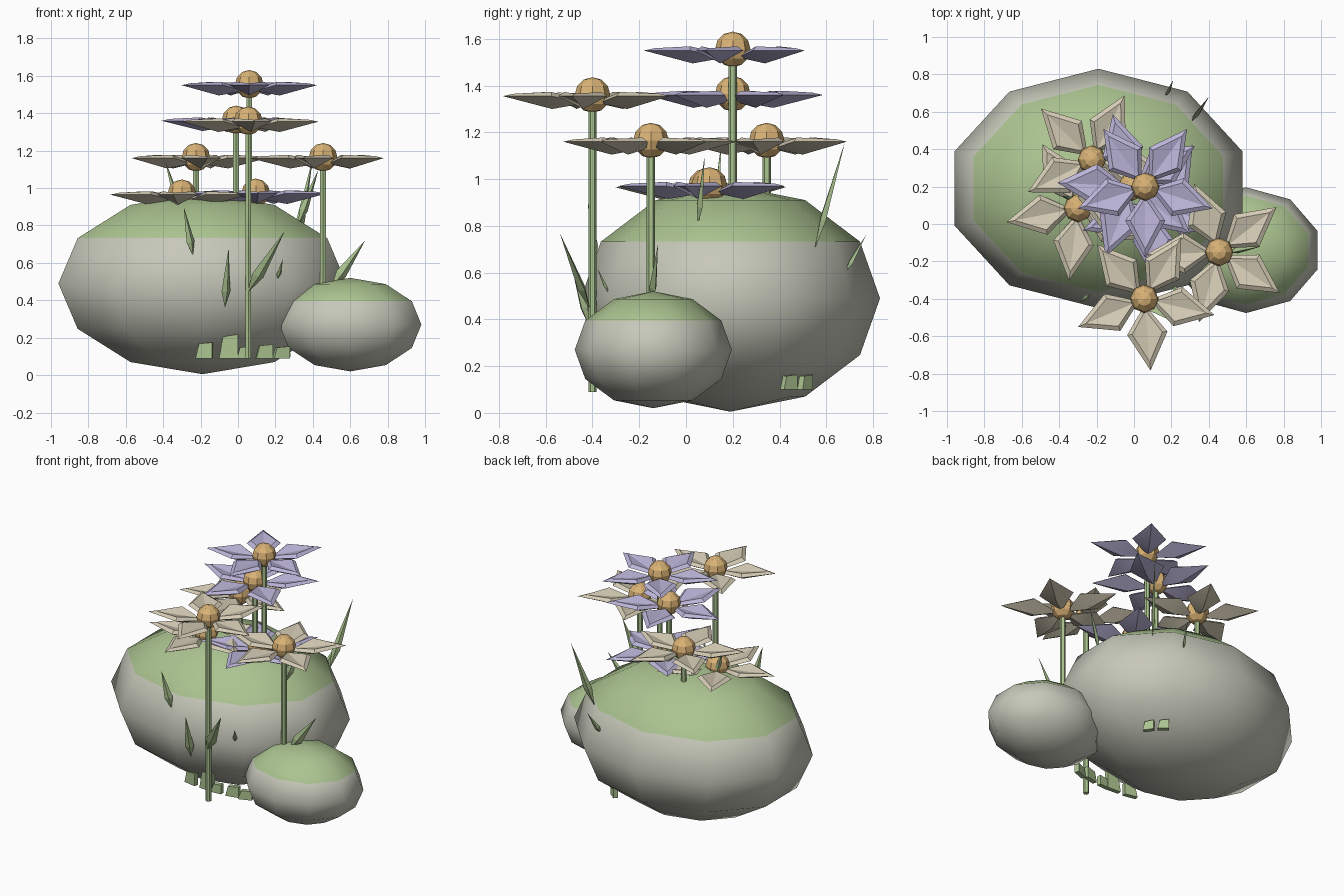
import bpy, bmesh, math
from mathutils import Vector, Matrix

if "Cube" in bpy.data.objects:
    bpy.data.objects.remove(bpy.data.objects["Cube"], do_unlink=True)


def material(name, rgb):
    m = bpy.data.materials.new(name)
    m.use_nodes = True
    m.diffuse_color = (*rgb, 1)
    m.node_tree.nodes["Principled BSDF"].inputs["Base Color"].default_value = (*rgb, 1)
    return m


STONE = material("stone_grey", (0.57, 0.58, 0.49))
GREEN = material("leaf_green", (0.41, 0.55, 0.28))
CREAM = material("petal_cream", (0.66, 0.60, 0.46))
LILAC = material("petal_lilac", (0.50, 0.46, 0.69))
GOLD = material("centre_gold", (0.70, 0.45, 0.18))


def finish(name, bm, mats, smooth=None):
    bmesh.ops.recalc_face_normals(bm, faces=bm.faces)
    mesh = bpy.data.meshes.new(name)
    bm.to_mesh(mesh)
    bm.free()
    obj = bpy.data.objects.new(name, mesh)
    bpy.context.collection.objects.link(obj)
    for m in mats:
        mesh.materials.append(m)
    if smooth:
        bpy.ops.object.select_all(action='DESELECT')
        obj.select_set(True)
        bpy.context.view_layer.objects.active = obj
        bpy.ops.object.shade_smooth_by_angle(angle=math.radians(smooth))
    return obj


# Boulders: ten-sided, with moss on every face above the upper ring
def boulder(name, centre, size):
    bm = bmesh.new()
    bmesh.ops.create_uvsphere(bm, u_segments=10, v_segments=6, radius=1)
    for f in bm.faces:
        f.material_index = int(f.calc_center_median().z > 0.5)
    bmesh.ops.transform(bm, verts=bm.verts,
                        matrix=Matrix.Translation(centre) @ Matrix.Diagonal((*size, 1)))
    finish(name, bm, [STONE, GREEN], 80)


boulder("large_rock", (-0.19, 0.19, 0.49), (0.81, 0.64, 0.485))
boulder("small_rock", (0.6, -0.14, 0.27), (0.4, 0.336, 0.25))


# Flower: stem, gold centre and five boat-shaped petals
def add_petal(bm, turn, length):
    def vert(r, s, z):
        return bm.verts.new(turn @ Vector((r * length, s * length, z)))

    rim = [vert(0.08, 0, -0.03), vert(0.48, -0.28, 0.0),
           vert(1, 0, 0.0), vert(0.48, 0.28, 0.0)]
    lip = [vert(0.16, 0, -0.01), vert(0.48, -0.21, 0.018),
           vert(0.88, 0, 0.01), vert(0.48, 0.21, 0.018)]
    keel, cup = vert(0.45, 0, -0.055), vert(0.48, 0, -0.005)
    for i in range(4):
        j = (i + 1) % 4
        bm.faces.new((rim[i], rim[j], lip[j], lip[i]))
        bm.faces.new((lip[i], lip[j], cup))
        bm.faces.new((rim[j], rim[i], keel))


def flower(name, x, y, z, angle, length, foot, mat):
    place = Matrix.Translation((x, y, z))
    bm = bmesh.new()
    for i in range(5):
        add_petal(bm, place @ Matrix.Rotation(math.radians(angle + 72 * i), 4, 'Z'), length)
    finish(name + "_petals", bm, [mat], 30)
    bm = bmesh.new()
    bmesh.ops.create_uvsphere(bm, u_segments=8, v_segments=6, radius=0.076,
                              matrix=Matrix.Translation((x, y, z + 0.005)))
    finish(name + "_centre", bm, [GOLD])
    bm = bmesh.new()
    bmesh.ops.create_cone(bm, cap_ends=True, segments=6, radius1=0.018, radius2=0.018,
                          depth=z - foot, matrix=Matrix.Translation((x, y, (z + foot) / 2)))
    finish(name + "_stem", bm, [GREEN])


flower("top_flower", 0.06, 0.2, 1.55, -90, 0.38, 0.75, LILAC)
flower("upper_flower", -0.01, 0.2, 1.36, 33, 0.4, 0.75, LILAC)
flower("front_flower", 0.055, -0.4, 1.355, -85, 0.385, 0.09, CREAM)
flower("back_flower", -0.225, 0.345, 1.16, 63, 0.385, 0.75, CREAM)
flower("side_flower", 0.455, -0.15, 1.16, 38, 0.39, 0.35, CREAM)
flower("left_low_flower", -0.3, 0.085, 0.965, 47, 0.39, 0.7, CREAM)
flower("middle_low_flower", 0.095, 0.1, 0.97, -88, 0.39, 0.7, LILAC)


# Grass blades: slender folded spindles from root to tip
def blade(name, root, tip, width):
    a, b = Vector(root), Vector(tip)
    axis = (b - a).normalized()
    side = axis.cross(Vector((0.5, -0.8, 0.2))).normalized()
    fold = axis.cross(side)
    mid = a.lerp(b, 0.28)
    bm = bmesh.new()
    ring = [bm.verts.new(mid + d * width) for d in (side, fold * 0.5, -side, -fold * 0.5)]
    low, high = bm.verts.new(a), bm.verts.new(b)
    for i in range(4):
        j = (i + 1) % 4
        bm.faces.new((ring[i], ring[j], high))
        bm.faces.new((ring[j], ring[i], low))
    finish(name, bm, [GREEN])


blades = [
    ((0.05, -0.41, 0.44), (0.25, -0.54, 0.77), 0.035),
    ((-0.07, -0.41, 0.36), (-0.05, -0.5, 0.68), 0.028),
    ((-0.24, -0.38, 0.64), (-0.29, -0.42, 0.9), 0.026),
    ((0.21, -0.33, 0.51), (0.24, -0.38, 0.62), 0.014),
    ((0.31, 0.55, 0.7), (0.4, 0.68, 1.16), 0.026),
    ((0.17, 0.68, 0.6), (0.21, 0.77, 0.76), 0.018),
    ((0.32, 0.05, 0.8), (0.43, 0.08, 1.1), 0.026),
    ((-0.31, 0.13, 0.88), (-0.39, 0.15, 1.15), 0.02),
    ((0.5, -0.15, 0.47), (0.68, -0.12, 0.72), 0.032),
]
for i, (root, tip, width) in enumerate(blades):
    blade(f"grass_blade_{i + 1}", root, tip, width)


# Short blunt leaves at the foot of the large rock
def stub(name, centre, width, height, heading):
    bm = bmesh.new()
    bmesh.ops.create_cube(bm, size=1)
    for v in bm.verts:
        if v.co.z > 0:
            v.co.x = v.co.x * 0.8 + 0.1
            v.co.z += 0.12 * v.co.x
    bmesh.ops.transform(bm, verts=bm.verts, matrix=Matrix.Translation(centre)
                        @ Matrix.Rotation(math.radians(heading), 4, 'Z')
                        @ Matrix.Diagonal((width, 0.03, height, 1)))
    finish(name, bm, [GREEN])


for i, (x, w, h) in enumerate([(-0.18, 0.09, 0.08), (-0.05, 0.1, 0.12), (0.03, 0.07, 0.06),
                               (0.14, 0.09, 0.07), (0.23, 0.09, 0.06)]):
    stub(f"front_leaf_stub_{i + 1}", (x, -0.27 + 0.1 * abs(x), 0.09 + h / 2), w, h, 8 * i - 12)
for i, (x, y) in enumerate([(0.25, 0.44), (0.19, 0.51)]):
    stub(f"back_leaf_stub_{i + 1}", (x, y, 0.13), 0.07, 0.06, 125 + 15 * i)
